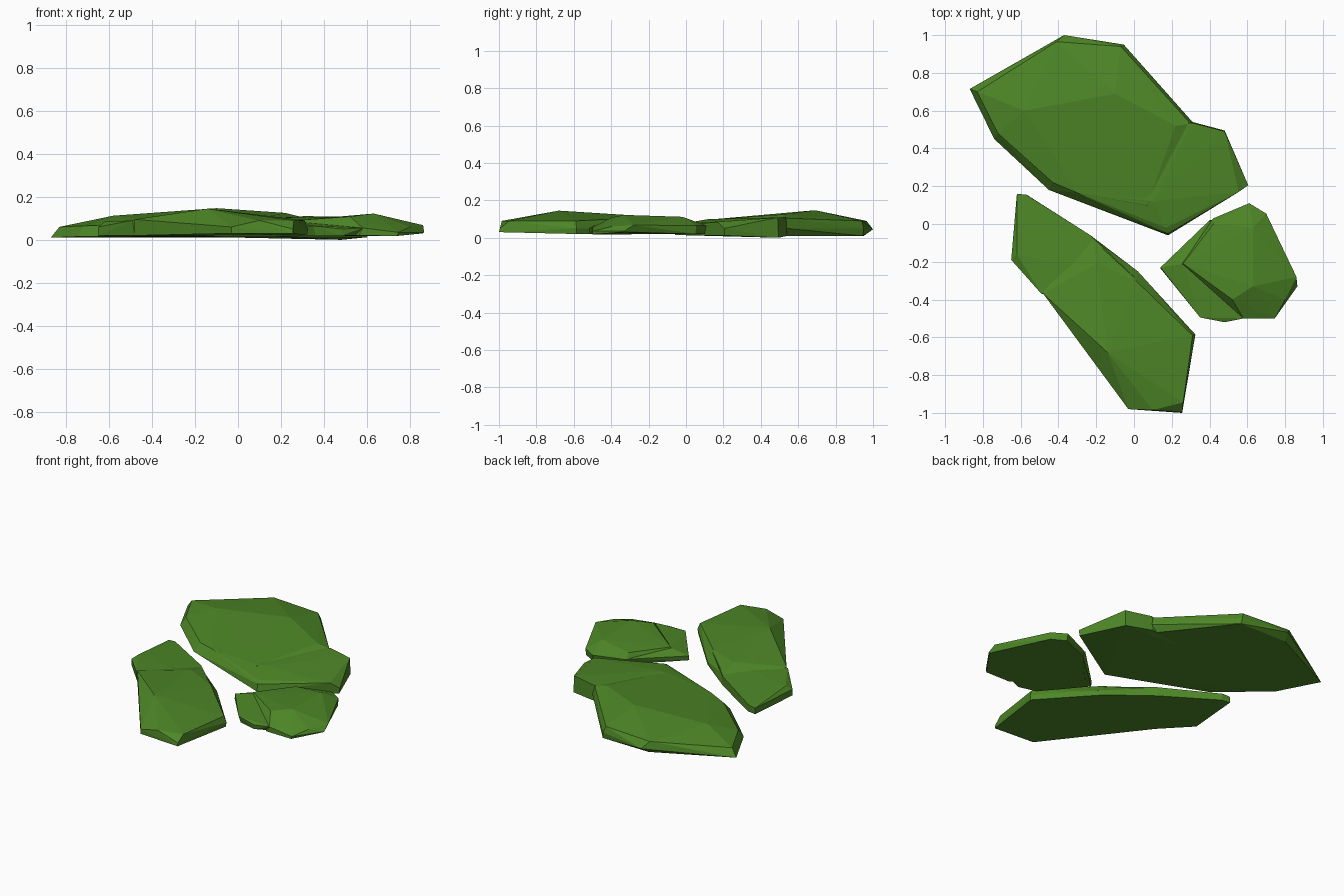
import bpy, bmesh

green = bpy.data.materials.new("moss_green")
green.diffuse_color = (0.075, 0.24, 0.02, 1)


def hull(name, pts):
    """Faceted convex chunk around a few corner points."""
    me = bpy.data.meshes.new(name)
    bm = bmesh.new()
    for p in pts:
        bm.verts.new(p)
    res = bmesh.ops.convex_hull(bm, input=bm.verts)
    loose = [v for v in bm.verts if not v.link_faces]
    bmesh.ops.delete(bm, geom=loose, context='VERTS')
    bmesh.ops.recalc_face_normals(bm, faces=bm.faces)
    bm.to_mesh(me)
    bm.free()
    me.materials.append(green)
    ob = bpy.data.objects.new(name, me)
    bpy.context.collection.objects.link(ob)
    return ob


def slab(name, first, second):
    """Fuse two overlapping chunks, leaving a crease where they meet."""
    a, b = hull(name, first), hull(name + "_chunk", second)
    mod = a.modifiers.new("fuse", 'BOOLEAN')
    mod.operation, mod.object, mod.solver = 'UNION', b, 'EXACT'
    bpy.context.view_layer.objects.active = a
    bpy.ops.object.modifier_apply(modifier=mod.name)
    bpy.data.objects.remove(b)


# Large slab: main body and the lobe on its right
slab("large_slab", [
    (-.87, .715, .01), (-.74, .45, .015), (-.45, .18, .02), (.05, -.01, .015),
    (.30, .50, .01), (-.05, .945, .01), (-.39, .95, .01),
    (-.37, 1.0, .045), (-.055, .95, .05), (.31, .54, .05),
    (-.83, .70, .06), (-.72, .48, .065), (-.43, .22, .07), (-.41, .965, .09),
    (-.07, .94, .09), (.30, .53, .105), (.07, .10, .095), (-.30, .165, .08),
    (-.58, .60, .112), (-.10, .69, .147), (.22, .52, .125),
], [
    (-.45, .18, .02), (.18, -.06, .015), (.60, .205, .012), (.48, .495, 0),
    (.31, .54, .01), (-.20, .50, .015),
    (.18, -.05, .06), (.605, .205, .05), (.31, .535, .11), (.48, .49, .108),
    (.555, .17, .085), (.17, -.02, .075), (-.30, .165, .08), (-.10, .50, .09),
    (.10, .12, .10),
])

# Long slab: body, and the lower tip at its back left
slab("long_slab", [
    (-.48, -.37, .02), (-.03, -.98, .03), (.255, -1.0, .03), (.32, -.585, .02),
    (.02, -.255, .02), (-.23, -.06, .02), (-.40, -.10, .02),
    (-.03, -.98, .06), (.255, -.995, .05), (.325, -.585, .05),
    (.02, -.25, .05), (.10, -.985, .09), (.26, -.945, .09), (.31, -.59, .09),
    (-.14, -.68, .145), (-.48, -.37, .095), (-.20, -.21, .115),
    (.01, -.30, .105), (-.22, -.08, .08),
], [
    (-.65, -.19, .02), (-.62, .16, .02), (-.56, .15, .02), (-.23, -.06, .02),
    (.0, -.30, .02), (-.48, -.37, .02), (-.65, -.19, .06), (-.62, .16, .06),
    (-.57, .155, .065), (-.23, -.06, .08), (-.49, -.37, .09), (.0, -.28, .095),
    (-.62, -.16, .085),
])

# Small slab: raised body and the low step at its front left
slab("small_slab", [
    (.20, -.22, .02), (.42, .02, .02), (.61, .10, .02), (.70, .05, .02),
    (.86, -.33, .03), (.74, -.50, .018), (.56, -.50, .02),
    (.42, .03, .055), (.61, .11, .065), (.70, .055, .065), (.86, -.28, .068),
    (.865, -.33, .035), (.745, -.50, .035), (.58, -.50, .055),
    (.26, -.21, .09), (.52, -.40, .108), (.63, -.33, .122), (.63, -.02, .112),
    (.42, .00, .09), (.80, -.40, .06),
], [
    (.14, -.235, .025), (.42, .02, .02), (.56, -.48, .02), (.48, -.515, .02),
    (.36, -.485, .02), (.14, -.23, .055), (.35, -.495, .065),
    (.48, -.52, .05), (.58, -.50, .055), (.40, .02, .06), (.26, -.21, .085),
])
